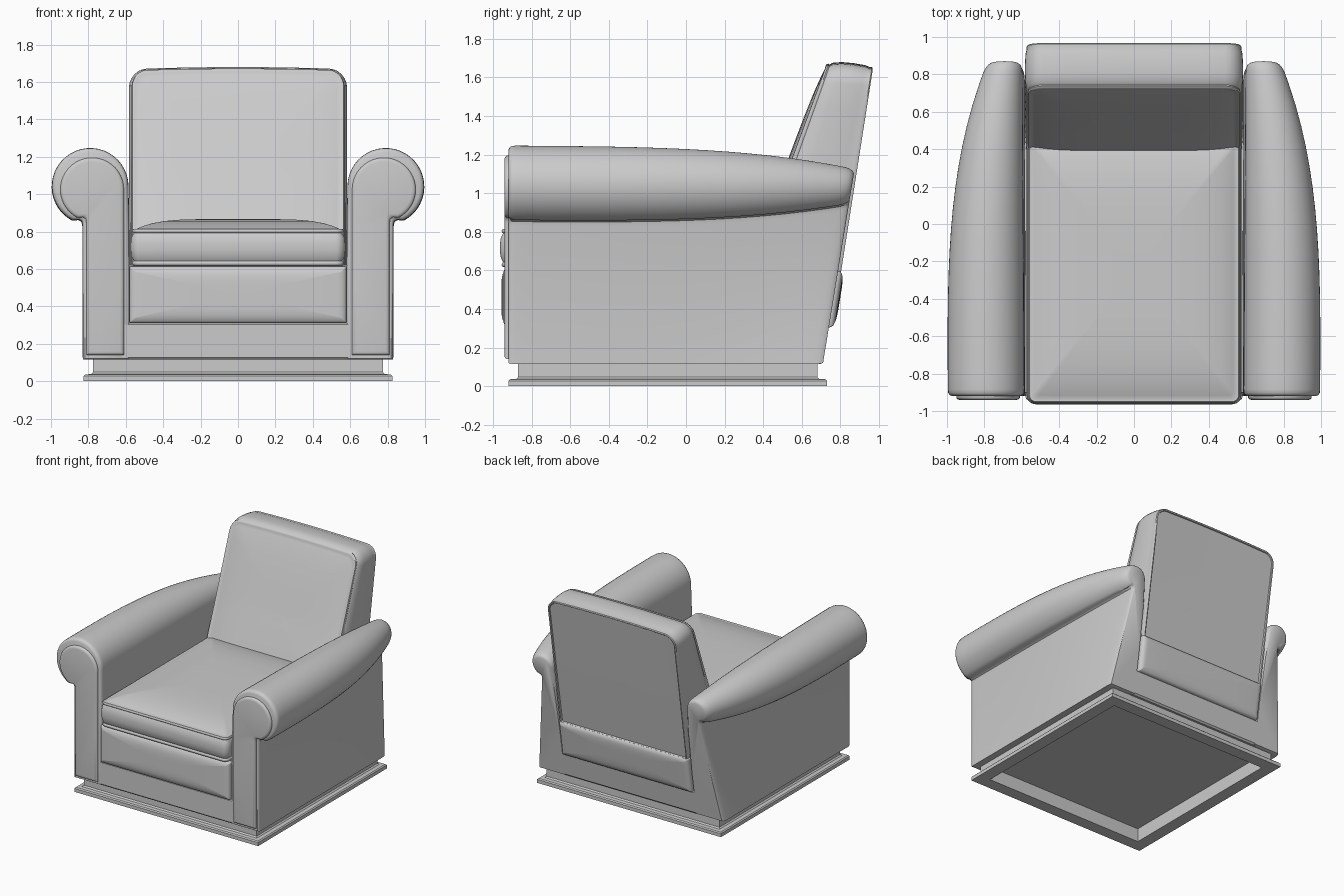
import bpy, bmesh
from math import cos, sin, pi, radians

if "Cube" in bpy.data.objects:
    bpy.data.objects.remove(bpy.data.objects["Cube"])


def loft(name, rings, mirror=False, angle=40):
    """Skin a list of equal-length point rings and cap both ends."""
    bm = bmesh.new()
    vs = [[bm.verts.new(p) for p in ring] for ring in rings]
    n = len(vs[0])
    for a, b in zip(vs, vs[1:]):
        for i in range(n):
            j = (i + 1) % n
            bm.faces.new((a[i], a[j], b[j], b[i]))
    bm.faces.new(vs[0])
    bm.faces.new(vs[-1])
    bmesh.ops.recalc_face_normals(bm, faces=bm.faces)
    me = bpy.data.meshes.new(name)
    bm.to_mesh(me)
    bm.free()
    ob = bpy.data.objects.new(name, me)
    bpy.context.collection.objects.link(ob)
    if mirror:
        ob.modifiers.new("Mirror", 'MIRROR')
    bpy.ops.object.select_all(action='DESELECT')
    ob.select_set(True)
    bpy.context.view_layer.objects.active = ob
    bpy.ops.object.shade_smooth_by_angle(angle=radians(angle))
    return ob


def back_y(z):
    """Slanted rear plane of the chair."""
    return 0.71 + (z - 0.12) * 0.163


def rounded_rect(a, b, r_top, r_low, seg=6, side=8):
    corners = [(1, 1, r_top, 0), (-1, 1, r_top, 90), (-1, -1, r_low, 180), (1, -1, r_low, 270)]
    arcs = []
    for sx, sy, r, start in corners:
        arcs.append([(sx * (a - r) + r * cos(radians(start + 90 * k / seg)),
                      sy * (b - r) + r * sin(radians(start + 90 * k / seg)))
                     for k in range(seg + 1)])
    pts = []
    for i, arc in enumerate(arcs):
        pts += arc
        p, q = arc[-1], arcs[(i + 1) % 4][0]
        pts += [(p[0] + (q[0] - p[0]) * k / side, p[1] + (q[1] - p[1]) * k / side)
                for k in range(1, side)]
    return pts


def cushion(name, a, b, r_top, r_low, prof, crowns, place):
    """Rounded pad: prof is (inset, height); crowns dome the first and last face."""
    def ring(inset, h, f=1.0):
        pts = rounded_rect(a - inset, b - inset,
                           max(r_top - inset, .004), max(r_low - inset, .004))
        return [place(u * f, v * f, h) for u, v in pts]
    scales = [.97, .92, .84, .72, .55, .35, .12, .01]
    rings = [ring(i, h) for i, h in prof]
    i0, h0 = prof[0]
    i1, h1 = prof[-1]
    low = [ring(i0, h0 + crowns[0] * (1 - f ** 5), f) for f in reversed(scales)]
    top = [ring(i1, h1 + crowns[1] * (1 - f ** 5), f) for f in scales]
    return loft(name, low + rings + top, angle=50)


def arm_outline(cx, cz, r, x_in, x_out_low, x_out_top, z0):
    """Upright panel topped by an outward scroll, as (x, z)."""
    pts = [(x_in, z0), (x_in, z0 + .35), (x_in + .3 * (cx - r - x_in), cz - .2)]
    for k in range(29):
        t = radians(180 - 242 * k / 28)
        pts.append((cx + r * cos(t), cz + r * sin(t)))
    z = pts[-1][1]
    pts += [(x_out_top + .02, z + .002), (x_out_top + .004, z - .008),
            (x_out_top, z - .03), (x_out_low, z0)]
    return pts


# Plinth: stepped frame with a recessed underside
def box_ring(inset, z):
    x, y0, y1 = .825 - inset, -.92 + inset, .73 - inset
    return [(-x, y0, z), (x, y0, z), (x, y1, z), (-x, y1, z)]


loft("plinth", [box_ring(i, z) for i, z in
                [(.1, .11), (.1, 0), (0, 0), (0, .028), (.008, .036), (.04, .038), (.05, .048), (.05, .125)]],
     angle=30)


# Base rail and the hidden seat frame above it
def frame_ring(z, x, inset):
    return [(-x, -.92 + inset, z), (x, -.92 + inset, z),
            (x, back_y(z) - inset, z), (-x, back_y(z) - inset, z)]


loft("base_rail", [frame_ring(.115, .62, .012), frame_ring(.127, .62, 0),
                   frame_ring(.302, .62, 0), frame_ring(.31, .62, .008)], angle=30)
loft("seat_frame", [frame_ring(.3, .59, .02), frame_ring(.62, .59, .02)], angle=30)

# Scroll arms, tapering toward the slanted back
slices = [(0, .022), (.003, .01), (.009, .002), (.02, 0)]
slices += [(k / 16, 0) for k in range(1, 16)]
slices += [(.97, 0), (.985, .003), (.995, .01), (1, .022)]
rings = []
for t, e in slices:
    r = .205 - .11 * t ** 3.3
    cx = .585 + r + .012 * t
    outline = arm_outline(cx, 1.042 - .012 * t, r - e, .58 + e * .5, .83 - e * .5,
                          cx + .2 * r - e * .5, .115 + e * .3)
    rings.append([(x, -.92 + t * (back_y(z) + .92), z) for x, z in outline])
loft("arm", rings, mirror=True)

# Raised facing panels on the arm fronts
rings = []
for y, e in [(-.9, 0), (-.928, 0), (-.935, .004), (-.939, .011), (-.941, .022)]:
    rings.append([(x, y, z) for x, z in
                  arm_outline(.78, 1.025, .17 - e, .61 + e, .81 - e, .81 - e, .14 + e)])
loft("arm_facing", rings, mirror=True)

# Padded panels under the seat, front and back
pad = [(0, -.04), (0, .004), (.004, .015), (.012, .022), (.028, .028)]
cushion("front_panel", .58, .152, .01, .01, pad, (0, .009),
        lambda u, v, h: (u, -.92 - h, .462 + v))
cushion("rear_panel", .58, .145, .01, .01, pad, (0, .006),
        lambda u, v, h: (u, back_y(.45 + v) + h, .45 + v))

# Seat cushion with piped edges and a domed top
cushion("seat_cushion", .565, .7075, .04, .04,
        [(.02, .616), (.006, .618), (0, .627), (.001, .637), (.008, .643), (-.004, .665),
         (-.009, .70), (-.009, .735), (-.004, .77), (.008, .793), (.001, .798), (0, .806),
         (.006, .814), (.018, .812)],
        (0, .055), lambda u, v, h: (u, -.2475 + v, h))


# Wedge-shaped back cushion, piped round front and rear
def place_back(u, v, h):
    z = 1.11 + v
    yb, yf = back_y(z) + .004, .40 + (z - .85) * .4
    lift = max(0, v / .535) * (.025 * min(max(h, 0), 1) + .012 * (1 - (u / .6) ** 2))
    return (u, yb + (yf - yb) * h, z + lift)


cushion("back_cushion", .577, .535, .09, .03,
        [(.03, .01), (.02, .01), (.017, -.02), (.008, -.025), (.002, 0), (.004, .04),
         (-.003, .15), (-.007, .4), (-.006, .65), (.002, .83), (.012, .88), (.008, .91),
         (.012, .945), (.022, .95), (.03, .94)],
        (0, .06), place_back)
